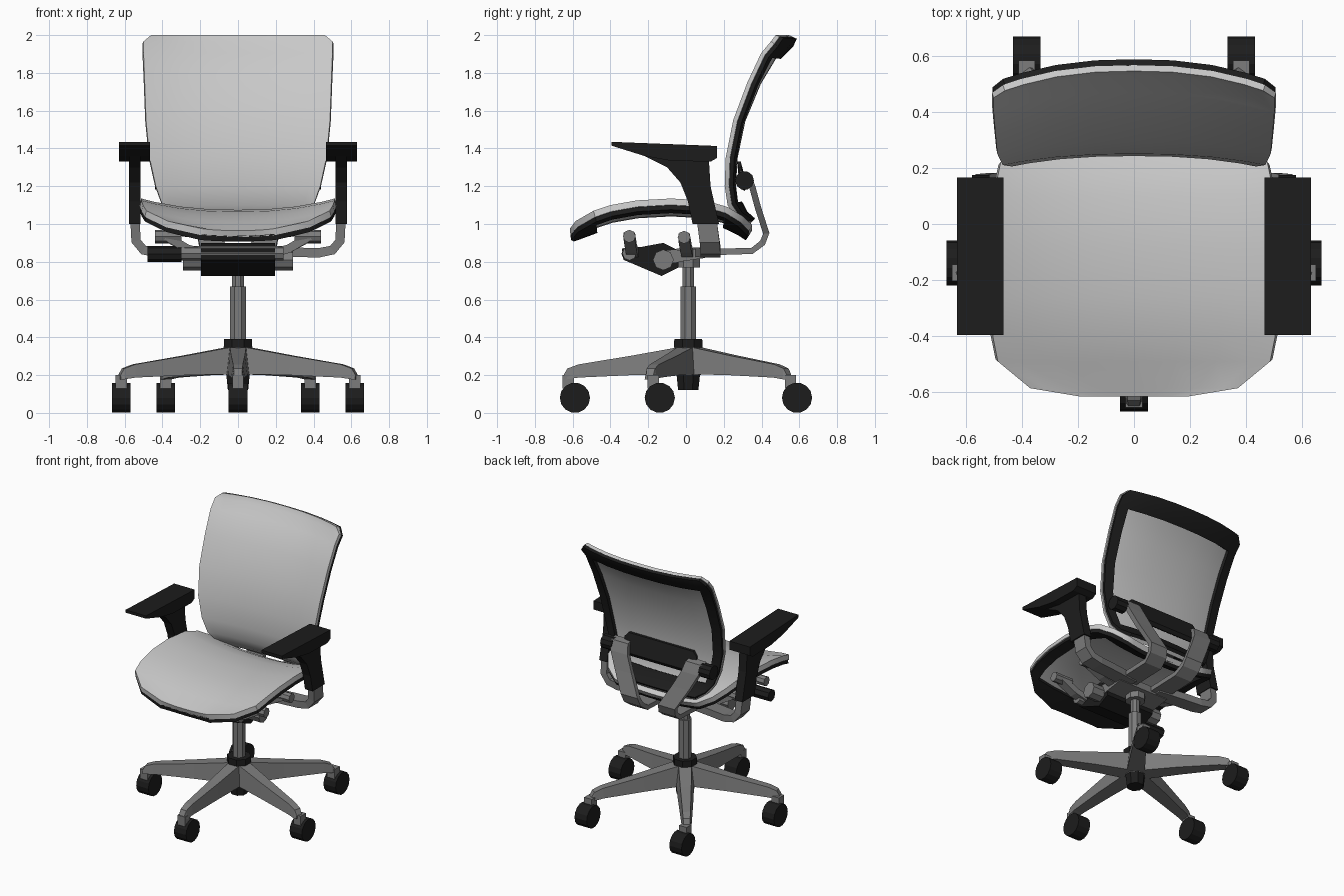
import bpy, bmesh, math
from mathutils import Vector

cube = bpy.data.objects.get("Cube")
if cube:
    bpy.data.objects.remove(cube)


def material(name, value):
    m = bpy.data.materials.new(name)
    m.use_nodes = True
    color = (value, value, value, 1)
    m.diffuse_color = color
    bsdf = next(n for n in m.node_tree.nodes if n.type == 'BSDF_PRINCIPLED')
    bsdf.inputs["Base Color"].default_value = color
    return m


LIGHT = material("light fabric", 0.58)
GREY = material("grey metal", 0.2)
BLACK = material("black plastic", 0.012)
CENTER = Vector((0, .012, 0))  # axis of the column and base


def finish(name, bm, mat):
    mesh = bpy.data.meshes.new(name)
    bm.to_mesh(mesh)
    bm.free()
    mesh.materials.append(mat)
    ob = bpy.data.objects.new(name, mesh)
    bpy.context.scene.collection.objects.link(ob)
    return ob


def loft(name, rings, mat):
    """Skin a row of equal rings and cap both ends."""
    bm = bmesh.new()
    loops = [[bm.verts.new(p) for p in ring] for ring in rings]
    n = len(loops[0])
    for a, b in zip(loops, loops[1:]):
        for k in range(n):
            bm.faces.new((a[k], a[(k + 1) % n], b[(k + 1) % n], b[k]))
    bm.faces.new(loops[0])
    bm.faces.new(loops[-1])
    bmesh.ops.recalc_face_normals(bm, faces=bm.faces)
    return finish(name, bm, mat)


def prism(name, profile, x0, x1, mat):
    """Extrude a (y, z) profile along x."""
    return loft(name, [[(x, y, z) for y, z in profile] for x in (x0, x1)], mat)


def rod(name, x0, x1, y, z, r, mat, n=12):
    """Round bar along x."""
    ring = [(y + r * math.cos(k * math.tau / n), z + r * math.sin(k * math.tau / n)) for k in range(n)]
    return prism(name, ring, x0, x1, mat)


def post(name, levels, mat, n=8):
    """Upright turned part on the column axis from (radius, z) levels."""
    turn = [(k + 0.5) * math.tau / n for k in range(n)]
    return loft(name, [[CENTER + Vector((r * math.cos(t), r * math.sin(t), z)) for t in turn]
                       for r, z in levels], mat)


def strip(name, path, axis, width, thick, mat):
    """Flat bar swept along a path, its width along the given axis."""
    pts, a = [Vector(p) for p in path], Vector(axis)
    rings = []
    for i, p in enumerate(pts):
        d = pts[min(i + 1, len(pts) - 1)] - pts[max(i - 1, 0)]
        n = a.cross(d).normalized() * thick / 2
        w = a * width / 2
        rings.append([p + w + n, p - w + n, p - w - n, p + w - n])
    return loft(name, rings, mat)


COLUMNS = (-1, -0.86, -0.6, -0.3, 0, 0.3, 0.6, 0.86, 1)


def sheet(name, rows, lift, thick, mat, frame=False):
    """Bowed panel from (y, z, half width, bow) rows; a frame keeps only its border."""
    bm = bmesh.new()
    grid = []
    for y, z, half, bow in rows:
        grid.append([bm.verts.new(Vector((u * half, y, z)) + Vector(lift) * bow * abs(u) ** 2.4)
                     for u in COLUMNS])
    inner = []
    for i in range(len(rows) - 1):
        for j in range(len(COLUMNS) - 1):
            f = bm.faces.new((grid[i][j], grid[i + 1][j], grid[i + 1][j + 1], grid[i][j + 1]))
            if 1 < i < len(rows) - 3 and 0 < j < len(COLUMNS) - 2:
                inner.append(f)
    if frame:
        # sits just behind the fabric, slightly narrower
        bm.normal_update()
        for v, n in [(v, v.normal.copy()) for v in bm.verts]:
            v.co -= n * thick * .85
            v.co.x *= .985
        bmesh.ops.delete(bm, geom=inner, context='FACES')
    ob = finish(name, bm, mat)
    mod = ob.modifiers.new("thickness", 'SOLIDIFY')
    mod.thickness, mod.offset = thick, -1
    bpy.ops.object.select_all(action='DESELECT')
    ob.select_set(True)
    bpy.context.view_layer.objects.active = ob
    bpy.ops.object.modifier_apply(modifier=mod.name)
    bpy.ops.object.shade_smooth_by_angle(angle=math.radians(32))
    return ob


# Backrest, top to bottom
back_rows = [(.545, 2, .46, .07), (.53, 1.967, .5, .08), (.468, 1.905, .5, .07),
             (.375, 1.75, .494, .05), (.292, 1.55, .487, .042), (.25, 1.35, .468, .04),
             (.242, 1.2, .435, .037), (.255, 1.1, .4, .035), (.29, 1.035, .36, .03), (.335, .995, .31, .02)]
sheet("backrest_fabric", back_rows, (0, -1, 0), .023, LIGHT)
sheet("backrest_frame", back_rows, (0, -1, 0), .025, BLACK, True)

# Seat, back to front
seat_rows = [(.35, .965, .33, .03), (.3, .997, .42, .045), (.22, 1.035, .475, .055),
             (.1, 1.065, .5, .06), (-.08, 1.075, .512, .06), (-.26, 1.065, .512, .06),
             (-.4, 1.04, .503, .06), (-.49, 1.01, .485, .06), (-.585, .975, .37, .04), (-.615, .965, .19, .01)]
sheet("seat_fabric", seat_rows, (0, 0, 1), .035, LIGHT)
sheet("seat_frame", seat_rows, (0, 0, 1), .033, BLACK, True)

# Column and hub
post("lower_hub", [(.058, .12), (.068, .21)], BLACK)
post("hub", [(.068, .2), (.072, .35)], GREY, 10)
post("hub_collar", [(.082, .345), (.08, .39)], BLACK)
post("column_sleeve", [(.045, .38), (.045, .67)], GREY)
post("column_piston", [(.033, .66), (.033, .8)], GREY)
post("column_socket", [(.068, .77), (.068, .87)], GREY)

# Five base legs with casters
for k in range(5):
    ang = -math.pi / 2 + k * math.tau / 5
    d = Vector((math.cos(ang), math.sin(ang), 0))
    s = Vector((-d.y, d.x, 0))
    rings = []
    for r, half, top, low in ((.05, .06, .348, .205), (.3, .05, .303, .2), (.58, .036, .257, .187),
                              (.64, .032, .235, .178), (.66, .028, .2, .178)):
        rings.append([CENTER + d * r + s * w + Vector((0, 0, z)) for w, z in
                      ((half, low), (half * .72, top), (-half * .72, top), (-half, low))])
    loft(f"base_leg_{k + 1}", rings, GREY)
    c = CENTER + d * .65 + Vector((0, .05, 0))
    rod(f"caster_wheel_{k + 1}", c.x - .049, c.x + .049, c.y, .08, .08, BLACK, 14)
    strip(f"caster_stem_{k + 1}", [(c.x, c.y - .035, .2), (c.x, c.y - .035, .13)],
          (1, 0, 0), .06, .06, GREY)

# Tilt mechanism under the seat
prism("tilt_housing", [(-.34, .87), (-.33, .81), (-.13, .725), (-.04, .77), (-.04, .86), (-.12, .9), (-.24, .878)],
      -.195, .195, BLACK)
rod("tilt_axle", -.29, .29, -.12, .81, .055, GREY, 8)
rod("front_pivot", -.3, .24, -.3, .845, .038, GREY, 8)
rod("tilt_knob", -.48, -.3, -.3, .842, .042, BLACK, 8)
prism("rear_yoke", [(-.1, .79), (.1, .82), (.1, .87), (-.1, .86)], -.2, .2, GREY)

# Parts repeated on both sides
for side, m in (("left", 1), ("right", -1)):
    # links carrying the seat
    for end, y, z in (("front", -.3, .935), ("rear", -.01, .93)):
        strip(f"{end}_{side}_seat_link", [(m * .17, y + .02, .84), (m * .27, y + .01, .87), (m * .38, y, z)],
              (0, 1, 0), .06, .045, GREY)
        rod(f"{end}_{side}_seat_pin", m * .3, m * .44, y, z, .034, GREY, 8)

    # back upright, curling over the lumbar bar
    strip(f"{side}_back_upright", [(m * .13, -.03, .83), (m * .13, .1, .85), (m * .13, .35, .858), (m * .14, .405, .9),
                                   (m * .15, .425, .95), (m * .23, .38, 1.09), (m * .285, .35, 1.2),
                                   (m * .3, .325, 1.26), (m * .3, .285, 1.265)],
          (1, 0, 0), .135, .033, GREY)
    rod(f"{side}_lumbar_knob", m * .35, m * .44, .31, 1.23, .05, BLACK, 10)

    # armrest
    strip(f"{side}_arm_bracket", [(m * .1, .09, .85), (m * .3, .115, .85), (m * .43, .13, .848), (m * .5, .13, .862),
                                  (m * .54, .125, .91), (m * .545, .11, 1.02)], (0, 1, 0), .105, .05, GREY)
    prism(f"{side}_arm_post", [(-.22, 1.36), (-.1, 1.3), (-.03, 1.22), (.01, 1.12), (.035, 1),
                               (.175, 1), (.13, 1.2), (.12, 1.36)], m * .515, m * .577, BLACK)
    prism(f"{side}_arm_pad", [(-.395, 1.435), (.165, 1.413), (.165, 1.35), (.13, 1.33), (-.08, 1.335),
                              (-.22, 1.36), (-.395, 1.415)], m * .465, m * .63, BLACK)

# Lumbar support behind the backrest, narrowing at its ends
pad = [(.27, 1.33), (.29, 1.33), (.325, 1.2), (.31, 1.175), (.285, 1.19)]
loft("lumbar_pad", [[(x, .295 + (y - .295) * g, 1.25 + (z - 1.25) * g) for y, z in pad]
                    for x, g in ((-.29, .6), (-.26, 1), (.26, 1), (.29, .6))], BLACK)
